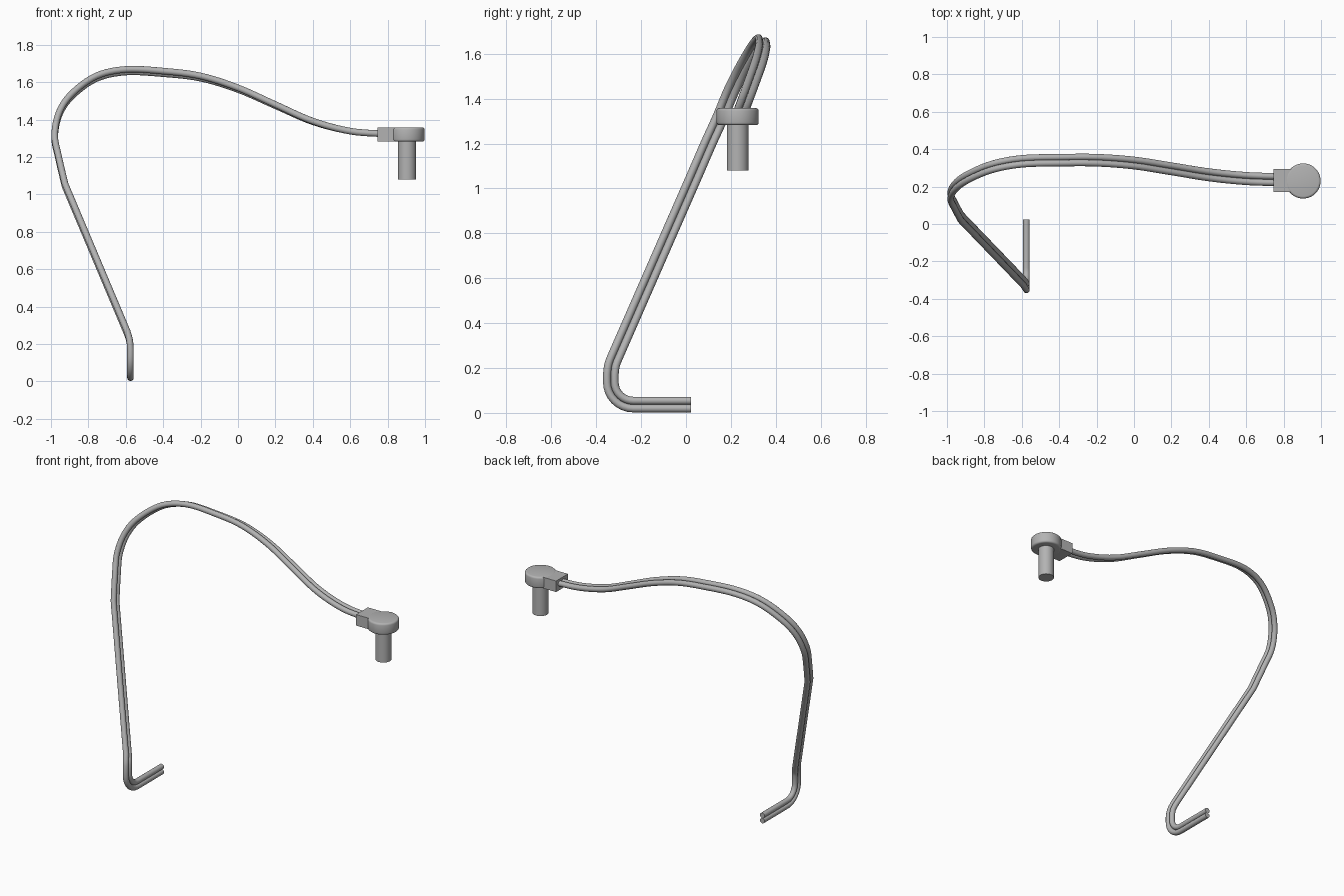
import bpy
import bmesh
import math
from mathutils import Vector

if "Cube" in bpy.data.objects:
    bpy.data.objects.remove(bpy.data.objects["Cube"], do_unlink=True)

GREY = (0.45, 0.45, 0.45, 1)
grey = bpy.data.materials.new("plain grey")
grey.use_nodes = True
grey.diffuse_color = GREY
grey.node_tree.nodes["Principled BSDF"].inputs["Base Color"].default_value = GREY

WIRE_R, WIRE_OFF, SIDES = 0.0175, 0.0172, 16


def finish(bm, name):
    bmesh.ops.recalc_face_normals(bm, faces=bm.faces)
    mesh = bpy.data.meshes.new(name)
    bm.to_mesh(mesh)
    bm.free()
    obj = bpy.data.objects.new(name, mesh)
    bpy.context.collection.objects.link(obj)
    mesh.materials.append(grey)
    bpy.ops.object.select_all(action="DESELECT")
    obj.select_set(True)
    bpy.context.view_layer.objects.active = obj
    bpy.ops.object.shade_smooth_by_angle(angle=math.radians(35))
    return obj


def spline(points, steps=6):
    """Catmull-Rom through 4D points (x, y, z, roll)."""
    p = [points[0] * 2 - points[1]] + points + [points[-1] * 2 - points[-2]]
    out = []
    for a, b, c, d in zip(p, p[1:], p[2:], p[3:]):
        for i in range(steps):
            t = i / steps
            out.append(0.5 * (2 * b + (c - a) * t + (2 * a - 5 * b + 4 * c - d) * t * t
                              + (3 * b - a - 3 * c + d) * t ** 3))
    return out + [points[-1]]


# Cable path: foot, rounded corner, straight riser, then a long drooping arch
X0, ZC, R = -0.575, 0.037, 0.1
path = [Vector((X0, 0.023, ZC, 90))]
for i in range(9):
    a = math.radians(90 * i / 8)
    path.append(Vector((X0, -0.235 - R * math.sin(a), ZC + R - R * math.cos(a), 90 - 90 * i / 8)))
path += spline([Vector(v) for v in (
    (X0, -0.335, 0.17, 0), (-0.579, -0.329, 0.215, -10), (-0.592, -0.311, 0.26, -24))], 3)
path += spline([Vector(v) for v in (
    (-0.925, 0.035, 1.05, -24), (-0.96, 0.1, 1.2, -24), (-0.98, 0.15, 1.31, -24),
    (-0.957, 0.2, 1.43, -24), (-0.89, 0.25, 1.53, -24), (-0.76, 0.305, 1.625, -24),
    (-0.6, 0.335, 1.661, -24), (-0.4, 0.341, 1.652, -24), (-0.2, 0.341, 1.627, -20),
    (0, 0.326, 1.565, -15), (0.2, 0.295, 1.477, -10), (0.4, 0.263, 1.39, -5),
    (0.6, 0.243, 1.338, 0), (0.78, 0.237, 1.323, 0))])


def sweep_wire(name, side):
    bm = bmesh.new()
    rings = []
    for i, p in enumerate(path):
        before, after = path[max(i - 1, 0)], path[min(i + 1, len(path) - 1)]
        tangent = Vector((0, 0, 0))
        for q in (p - before, after - p):
            if q.xyz.length > 1e-6:
                tangent += q.xyz.normalized()
        tangent.normalize()
        roll = math.radians(p.w)
        across = Vector((0, math.cos(roll), math.sin(roll)))
        across = (across - tangent * across.dot(tangent)).normalized()
        up = tangent.cross(across)
        centre = p.xyz + across * side * WIRE_OFF
        rings.append([bm.verts.new(centre + WIRE_R * (across * math.cos(t) + up * math.sin(t)))
                      for t in (math.tau * k / SIDES for k in range(SIDES))])
    for r, s in zip(rings, rings[1:]):
        for k in range(SIDES):
            n = (k + 1) % SIDES
            bm.faces.new((r[k], r[n], s[n], s[k]))
    bm.faces.new(rings[0])
    bm.faces.new(rings[-1])
    return finish(bm, name)


def cylinder(name, x, y, z0, z1, radius, bevel=0.0):
    bm = bmesh.new()
    bmesh.ops.create_cone(bm, cap_ends=True, segments=48, radius1=radius, radius2=radius, depth=z1 - z0)
    if bevel:
        rims = [e for e in bm.edges if abs(e.verts[0].co.z - e.verts[1].co.z) < 1e-5]
        bmesh.ops.bevel(bm, geom=rims, offset=bevel, segments=3, profile=0.5, affect="EDGES")
    bmesh.ops.translate(bm, verts=bm.verts, vec=(x, y, (z0 + z1) / 2))
    return finish(bm, name)


sweep_wire("inner_wire", 1)
sweep_wire("outer_wire", -1)

# Plug: round head, cable collar and pin
HX, HY = 0.904, 0.23
cylinder("plug_head", HX, HY, 1.282, 1.358, 0.094, 0.012)
cylinder("plug_pin", HX, HY, 1.08, 1.3, 0.048)
bm = bmesh.new()
bmesh.ops.create_cube(bm, size=1)
bmesh.ops.scale(bm, verts=bm.verts, vec=(0.135, 0.124, 0.073))
bmesh.ops.translate(bm, verts=bm.verts, vec=(0.813, HY + 0.002, 1.32))
finish(bm, "cable_collar")
